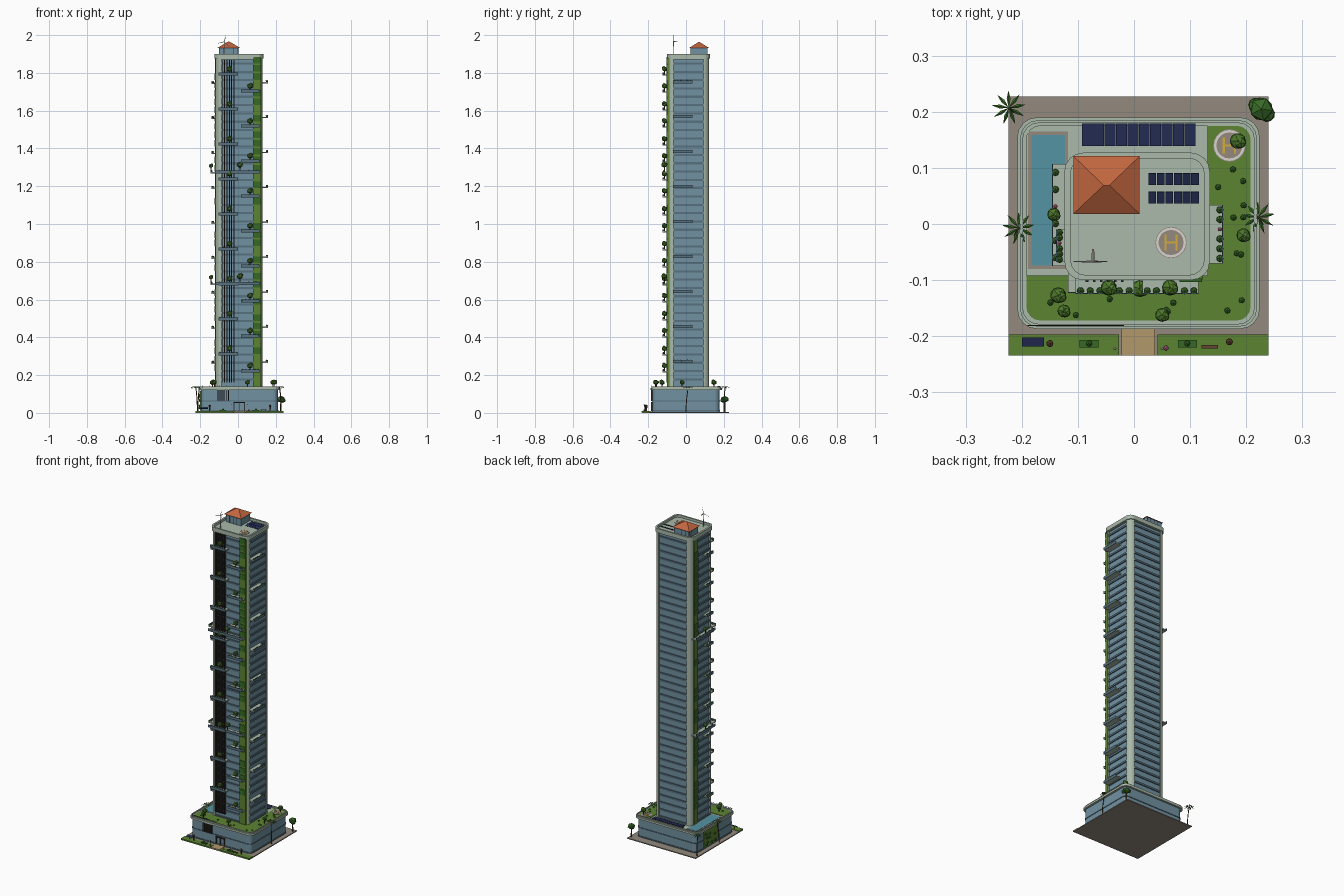
import bpy, bmesh, math, random
from mathutils import Matrix, Vector

if "Cube" in bpy.data.objects:
    bpy.data.objects.remove(bpy.data.objects["Cube"])
random.seed(4)
MATS = {}

def mat(name, rgb):
    m = bpy.data.materials.new(name)
    m.diffuse_color = [(c / 255) ** 2.2 for c in rgb] + [1]
    m.use_nodes = True
    m.node_tree.nodes["Principled BSDF"].inputs["Base Color"].default_value = m.diffuse_color
    MATS[name] = m

for n, c in dict(pale=(168, 184, 168), glass=(112, 144, 160), band=(88, 112, 126), dark=(58, 54, 52),
                 lawn=(92, 130, 54), leaf=(58, 105, 42), bush=(76, 118, 46), water=(86, 146, 162),
                 paving=(146, 136, 124), path=(176, 152, 108), tile=(192, 102, 66), solar=(42, 50, 88),
                 wood=(98, 70, 52), white=(215, 210, 205), yellow=(210, 170, 60), pink=(205, 110, 140)).items():
    mat(n, c)

class Part:
    """Collects primitives into one named flat-shaded object."""
    def __init__(self, name, material):
        self.name, self.m, self.bm = name, material, bmesh.new()
    def box(self, x0, x1, y0, y1, z0, z1, rot=None):
        M = Matrix.Translation(((x0 + x1) / 2, (y0 + y1) / 2, (z0 + z1) / 2))
        if rot: M = M @ rot
        bmesh.ops.create_cube(self.bm, size=1, matrix=M @ Matrix.Diagonal((x1 - x0, y1 - y0, z1 - z0, 1)))
    def tube(self, p, q, r1, r2=None, n=8):
        p, q = Vector(p), Vector(q)
        M = Matrix.Translation((p + q) / 2) @ (q - p).to_track_quat('Z', 'Y').to_matrix().to_4x4()
        bmesh.ops.create_cone(self.bm, cap_ends=True, segments=n, radius1=r1,
                              radius2=r1 if r2 is None else r2, depth=(q - p).length, matrix=M)
    def blob(self, x, y, z, r, h=0.9, sub=1):
        M = Matrix.Translation((x, y, z)) @ Matrix.Rotation(random.random() * 6, 4, 'Z') @ Matrix.Diagonal((r, r, r * h, 1))
        bmesh.ops.create_icosphere(self.bm, subdivisions=sub, radius=1, matrix=M)
    def face(self, pts):
        return self.bm.faces.new([self.bm.verts.new(p) for p in pts])
    def prism(self, pts, z0, z1):
        f = self.face([(x, y, z0) for x, y in pts])
        g = bmesh.ops.extrude_face_region(self.bm, geom=[f])['geom']
        bmesh.ops.translate(self.bm, vec=(0, 0, z1 - z0), verts=[v for v in g if isinstance(v, bmesh.types.BMVert)])
    def ring(self, outer, inner, z0, z1):
        n = len(outer)
        L = [[self.bm.verts.new((x, y, z)) for x, y in pts]
             for pts, z in ((outer, z0), (outer, z1), (inner, z1), (inner, z0))]
        for a, b in zip(L, L[1:] + L[:1]):
            for i in range(n):
                self.bm.faces.new((a[i], a[(i + 1) % n], b[(i + 1) % n], b[i]))
    def done(self):
        bmesh.ops.recalc_face_normals(self.bm, faces=self.bm.faces[:])
        me = bpy.data.meshes.new(self.name)
        self.bm.to_mesh(me)
        me.materials.append(MATS[self.m])
        bpy.context.collection.objects.link(bpy.data.objects.new(self.name, me))

def rrect(x0, x1, y0, y1, r, seg=4):
    pts = []
    for cx, cy, a in ((x1 - r, y1 - r, 0), (x0 + r, y1 - r, 90), (x0 + r, y0 + r, 180), (x1 - r, y0 + r, 270)):
        for i in range(seg + 1):
            t = math.radians(a + 90 * i / seg)
            pts.append((cx + r * math.cos(t), cy + r * math.sin(t)))
    return pts

P = {n: Part(n, m) for n, m in dict(
    ground_slab='paving', front_lawn='lawn', entry_path='path', podium_glass='glass', podium_bands='band',
    podium_rim='pale', podium_deck='pale', podium_lawn='lawn', pool_water='water', pool_edge='paving',
    tower_glass='glass', floor_bands='band', corner_columns='pale', roof_parapet='pale', roof_deck='pale',
    fins='dark', green_walls='lawn', green_wall_patches='leaf', balconies='pale', balcony_rails='band',
    balcony_hedges='leaf', flowers='pink', tree_trunks='wood', tree_crowns='bush', palm_fronds='leaf',
    penthouse='glass', penthouse_roof='tile', solar_panels='solar', wind_turbine='white', pad_disc='paving',
    pad_ring='white', pad_mark='yellow', railings='dark', planters='leaf', street_furniture='wood').items()}

def tree(x, y, z, r=0.016, h=0.035):
    P['tree_trunks'].tube((x, y, z), (x, y, z + h), 0.0025, n=6)
    P['tree_crowns'].blob(x, y, z + h, r)
    P['tree_crowns'].blob(x + r * .3, y - r * .2, z + h + r * .4, r * .7)

# ground slab, front lawn and path
P['ground_slab'].box(-.224, .24, -.234, .227, 0, .006)
P['front_lawn'].box(-.224, -.027, -.2345, -.197, .001, .009)
P['front_lawn'].box(.042, .24, -.2345, -.197, .001, .009)
P['entry_path'].box(-.022, .037, -.234, -.18, .002, .009)

# podium
P['podium_glass'].prism(rrect(-.195, .211, -.178, .178, .025), .006, .122)
for z in (.008, .06):
    o = rrect(-.198, .214, -.181, .181, .027)
    P['podium_bands'].ring(o, rrect(-.19, .206, -.173, .173, .022), z, z + .006)
P['podium_rim'].ring(rrect(-.208, .224, -.187, .19, .035), rrect(-.192, .208, -.172, .175, .025), .12, .132)
P['podium_rim'].ring(rrect(-.203, .219, -.183, .185, .032), rrect(-.198, .214, -.178, .18, .028), .13, .139)
P['podium_deck'].prism(rrect(-.2, .215, -.18, .182, .03), .121, .129)
P['podium_lawn'].box(-.194, .212, -.173, -.092, .125, .132)
P['podium_lawn'].box(.131, .212, -.093, .178, .125, .132)
P['pool_edge'].box(-.189, -.118, -.08, .165, .125, .131)
P['pool_water'].box(-.183, -.123, -.074, .159, .126, .1325)
for i in range(7):
    x = -.112 + i * .01
    P['fins'].box(x, x + .004, -.186, -.176, .064, .12)
P['fins'].box(-.023, .036, -.186, -.176, .052, .058)
for x in (-.023, .005, .032):
    P['fins'].box(x, x + .004, -.184, -.176, .006, .054)
P['green_walls'].box(-.2, -.194, -.03, .11, .015, .115)
for i in range(12):
    y, z = random.uniform(-.02, .1), random.uniform(.02, .11)
    P['green_wall_patches'].blob(-.2, y, z, .009)
for i in range(18):
    x = -.19 + i * .01
    P['railings'].box(x, x + .001, -.1815, -.18, .13, .145)
P['railings'].box(-.19, -.018, -.1815, -.18, .144, .1455)

# tower body, floor bands, corner columns
X0, X1, Y0, Y1, R = -.118, .13, -.097, .122, .03
P['tower_glass'].box(X0 + .009, X1 - .009, Y0 + .009, Y1 - .009, .125, 1.88)
NF = 40
DZ = 1.76 / NF
for i in range(NF):
    z = .128 + i * DZ
    P['floor_bands'].box(X0 + .003, X1 - .003, Y0 + R - .002, Y1 - R + .002, z, z + .011)
    P['floor_bands'].box(X0 + R - .002, X1 - R + .002, Y0 + .003, Y1 - .003, z, z + .011)
rr = rrect(X0, X1, Y0, Y1, R)
for k, (cx, cy) in enumerate(((X1 - R, Y1 - R), (X0 + R, Y1 - R), (X0 + R, Y0 + R), (X1 - R, Y0 + R))):
    P['corner_columns'].prism(rr[k * 5:k * 5 + 5] + [(cx, cy)], .125, 1.88)
P['roof_parapet'].ring(rrect(X0 - .006, X1 + .005, Y0 - .003, Y1 + .005, .033),
                       rrect(X0 + .005, X1 - .005, Y0 + .006, Y1 - .005, .027), 1.875, 1.9)
P['roof_deck'].prism(rrect(X0, X1, Y0, Y1, R), 1.872, 1.886)

# fins and green walls on the front and left faces
for i in range(6):
    x = -.086 + i * .0125
    P['fins'].box(x, x + .005, Y0 - .006, Y0 + .01, .16, 1.872)
P['green_walls'].box(.08, .122, Y0 - .003, Y0 + .012, .13, 1.875)
P['green_walls'].box(X0 - .003, X0 + .012, .055, .095, .13, 1.875)
for i in range(NF):
    z = .135 + i * DZ
    if random.random() < .5:
        P['green_wall_patches'].box(.081, .121, Y0 - .006, Y0, z, z + .034)
    if random.random() < .5:
        P['green_wall_patches'].box(X0 - .006, X0, .056, .094, z, z + .034)

# balconies: slab, upstand rail, hedge, flowers
def balcony(x0, x1, y0, y1, z):
    P['balconies'].box(x0, x1, y0, y1, z, z + .007)
    along_x = x1 - x0 > y1 - y0
    side = -1 if (y0 < Y0 if along_x else x0 < X0) else 1
    for f in range(6):
        t = (f + .5) / 6
        if along_x:
            x, y = x0 + (x1 - x0) * t, y0 + .005
        else:
            x, y = (x0 + .005 if side < 0 else x1 - .005), y0 + (y1 - y0) * t
        P['balcony_hedges' if f != 3 else 'flowers'].blob(x, y, z + .011, .007 if f != 3 else .004)
    if along_x:
        P['balcony_rails'].box(x0, x1, y0 - .001, y0 + .001, z, z + .016)
    else:
        xe = x0 if side < 0 else x1
        P['balcony_rails'].box(xe - .001, xe + .001, y0, y1, z, z + .016)

for i in range(9):
    d = i * .185
    balcony(-.104, .0, -.124, Y0 + .01, .305 + d)
    tree(-.045, -.113, .305 + d)
    balcony(.015, .115, -.124, Y0 + .01, .215 + d)
    tree(.064, -.113, .215 + d)
    balcony(X1 - .01, .158, -.07, .034, .265 + d)
    balcony(X0 - .02, X0 + .01, -.068, -.01, .26 + d)
# sky gardens wrapping front and left
for z in (.678, 1.268):
    balcony(-.118, .115, -.122, Y0 + .01, z)
    balcony(-.145, X0 + .01, -.075, .107, z)
    tree(.01, -.115, z, .017, .045)
    tree(-.143, .017, z, .013, .04)

# penthouse with hipped roof
P['penthouse'].box(-.1, .002, .026, .113, 1.88, 1.934)
for i in range(5):
    x = -.1 + i * .0245
    P['railings'].box(x, x + .002, .025, .114, 1.885, 1.933)
a, e, t = (-.108, .01), (.018, .121), 1.965
c = [(a[0], e[0], 1.933), (a[1], e[0], 1.933), (a[1], e[1], 1.933), (a[0], e[1], 1.933)]
p, q = (-.054, .069, t), (-.044, .069, t)
for f in ([c[0], c[1], q, p], [c[1], c[2], q], [c[2], c[3], p, q], [c[3], c[0], p], c[::-1]):
    P['penthouse_roof'].face(f)
bmesh.ops.remove_doubles(P['penthouse_roof'].bm, verts=P['penthouse_roof'].bm.verts[:], dist=1e-5)

# solar panels: tower roof rows, podium array, lawn panel
for i in range(6):
    for y in (.08, .047):
        x = .026 + i * .0152
        P['solar_panels'].box(x, x + .0135, y - .011, y + .011, 1.893, 1.895, Matrix.Rotation(.35, 4, 'X'))
for i in range(10):
    x = -.093 + i * .0203
    P['solar_panels'].box(x, x + .0195, .139, .179, .138, .14, Matrix.Rotation(.12, 4, 'X'))
    P['railings'].box(x, x + .0195, .158, .16, .128, .138)
P['solar_panels'].box(-.2, -.16, -.218, -.202, .024, .026, Matrix.Rotation(.3, 4, 'X'))
P['railings'].box(-.181, -.179, -.211, -.209, .008, .025)

# round pads on the roof and the podium
def pad(x, y, z, r):
    circ = lambda k: [(x + k * math.cos(i * math.tau / 20), y + k * math.sin(i * math.tau / 20)) for i in range(20)]
    P['pad_disc'].prism(circ(r), z, z + .003)
    P['pad_ring'].ring(circ(r * .95), circ(r * .8), z + .001, z + .0042)
    for s in (-.35, .35):
        P['pad_mark'].box(x + s * r - .002, x + s * r + .002, y - r * .5, y + r * .5, z + .001, z + .0042)
    P['pad_mark'].box(x - r * .35, x + r * .35, y - .002, y + .002, z + .001, z + .0042)
pad(.066, -.033, 1.885, .028)
pad(.17, .14, .131, .029)

# wind turbine
W = P['wind_turbine']
W.tube((-.073, -.065, 1.88), (-.073, -.065, 1.965), .002, .0013)
W.tube((-.073, -.068, 1.965), (-.073, -.045, 1.965), .003, .002)
for d in (75, 195, 315):
    r = math.radians(d)
    W.tube((-.073, -.067, 1.965), (-.073 + .036 * math.cos(r), -.067, 1.965 + .036 * math.sin(r)), .002, .0006, 4)

# podium trees, shrubs and the ground tree
for x, y, s in ((-.135, -.127, .016), (-.125, -.155, .013), (.05, -.162, .014), (.195, -.02, .014), (.185, .148, .016)):
    tree(x, y, .131, s, .03)
for i in range(9):
    P['balcony_hedges'].blob(random.uniform(-.18, .2), random.uniform(-.165, -.13), .134, .006)
    P['balcony_hedges'].blob(random.uniform(.15, .2), random.uniform(-.12, .1), .134, .006)
P['tree_trunks'].tube((.227, .205, .005), (.227, .205, .07), .004, .003)
for x, y, z, r in ((.227, .205, .072, .023), (.237, .196, .066, .016), (.217, .212, .07, .015)):
    P['palm_fronds'].blob(x, y, z, r, .8)

# palms with curved trunks
def palm(x, y, bx, by, h=.135):
    pts = [Vector((bx + (x - bx) * t * t, by + (y - by) * t * t, .005 + (h - .005) * t)) for t in (0, .25, .5, .75, 1)]
    for u, v in zip(pts, pts[1:]):
        P['tree_trunks'].tube(u, v, .0028, .0024, 6)
    for k in range(9):
        A = math.tau * k / 9 + .2
        d, s = Vector((math.cos(A), math.sin(A), 0)), Vector((-math.sin(A), math.cos(A), 0)) * .0035
        up, o = Vector((0, 0, 1)), pts[-1]
        m, tip = o + d * .016 + up * .006, o + d * .031 - up * .006
        for w in (s, -s):
            P['palm_fronds'].face([o, m + w - up * .002, tip, m])
palm(-.223, .207, -.215, .2)
palm(-.205, -.007, -.212, -.02)
palm(.221, .012, .228, 0)

# front garden planters and small furniture
for x in (-.08, .095):
    P['planters'].box(x - .017, x + .017, -.22, -.207, .008, .016)
    P['balcony_hedges'].blob(x, -.213, .018, .006)
for x, y in ((-.15, -.213), (.17, -.21)):
    P['street_furniture'].tube((x, y, .008), (x, y, .034), .003, .005, 6)
    P['street_furniture'].blob(x, y, .038, .007)
P['street_furniture'].box(.12, .15, -.222, -.216, .014, .017)
for x in (.122, .146):
    P['street_furniture'].box(x, x + .002, -.222, -.216, .008, .015)
P['flowers'].blob(.057, -.221, .014, .005)
for x in (-.034, .05):
    P['railings'].tube((x, -.222, .008), (x, -.222, .045), .001, n=6)
    P['wind_turbine'].blob(x, -.222, .046, .003)

for part in P.values():
    part.done()
